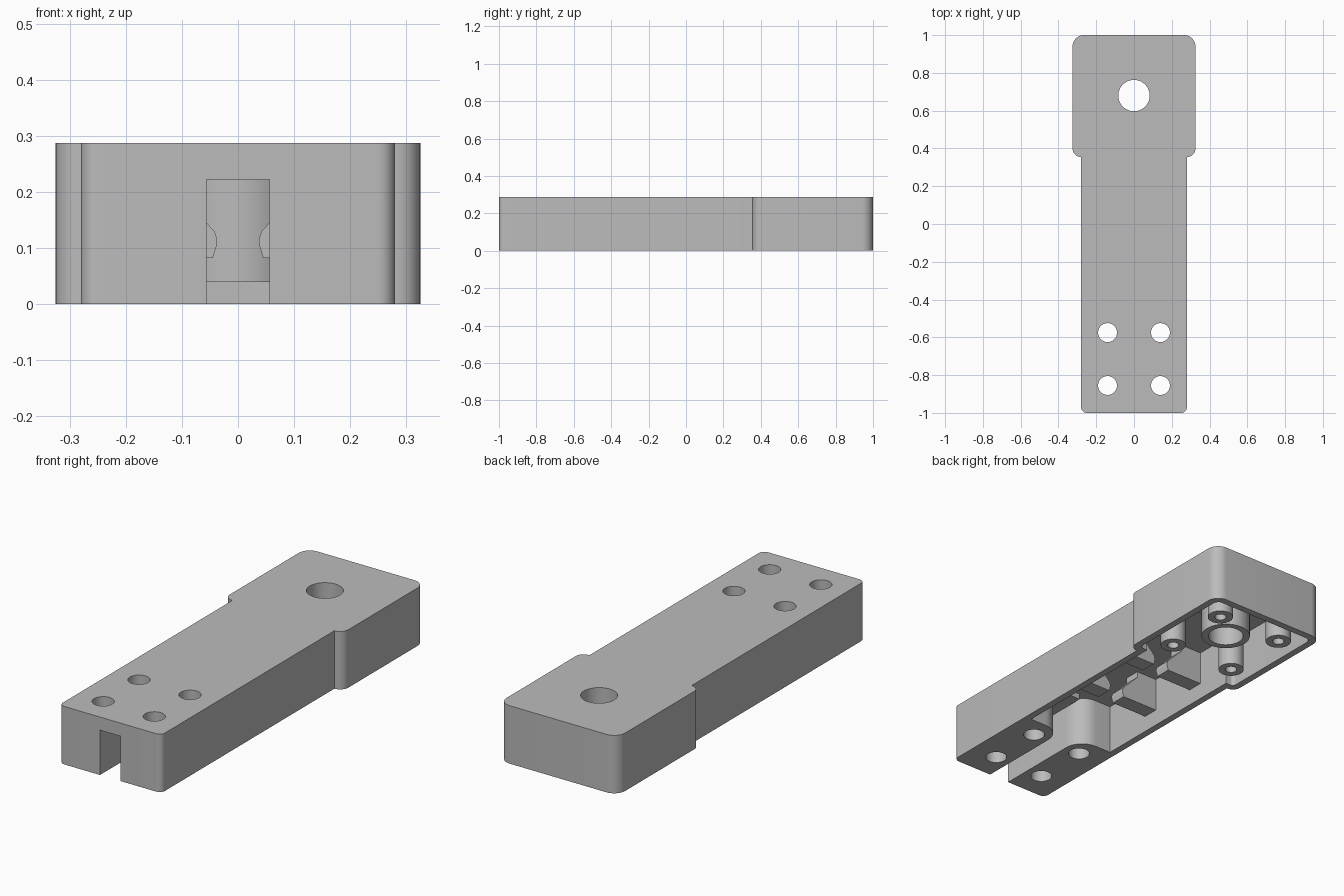
import bpy, bmesh
from math import pi, sin, cos, radians
from mathutils import Vector

old = bpy.data.objects.get("Cube")
if old:
    bpy.data.objects.remove(old)

grey = bpy.data.materials.new("plain grey")
grey.use_nodes = True
grey.diffuse_color = (0.5, 0.5, 0.5, 1)
grey.node_tree.nodes["Principled BSDF"].inputs["Base Color"].default_value = (0.5, 0.5, 0.5, 1)

HEIGHT, CEILING, SLOT = 0.287, 0.25, 0.056
HUB_Y = 0.68


def make_object(name, bm):
    bmesh.ops.recalc_face_normals(bm, faces=bm.faces)
    mesh = bpy.data.meshes.new(name)
    bm.to_mesh(mesh)
    bm.free()
    mesh.materials.append(grey)
    obj = bpy.data.objects.new(name, mesh)
    bpy.context.collection.objects.link(obj)
    return obj


def rounded(corners, steps=10):
    """Turn (x, y, radius) corners into an outline with curved corners."""
    pts = []
    for i, (x, y, r) in enumerate(corners):
        p = Vector((x, y))
        if r == 0:
            pts.append(p)
            continue
        a = (Vector(corners[i - 1][:2]) - p).normalized()
        b = (Vector(corners[(i + 1) % len(corners)][:2]) - p).normalized()
        centre = p + (a + b) * r
        for k in range(steps + 1):
            t = k / steps * pi / 2
            pts.append(centre - b * r * cos(t) - a * r * sin(t))
    return pts


def symmetric(half):
    return half + [(-x, y, r) for x, y, r in reversed(half)]


def prism(name, outline, low, high, upright=False):
    """Extrude an outline along z, or an x-z profile along y."""
    bm = bmesh.new()
    place = (lambda p: (p[0], low, p[1])) if upright else (lambda p: (p[0], p[1], low))
    face = bm.faces.new([bm.verts.new(place(p)) for p in outline])
    moved = bmesh.ops.extrude_face_region(bm, geom=[face])["geom"]
    step = Vector((0, high - low, 0)) if upright else Vector((0, 0, high - low))
    bmesh.ops.translate(bm, vec=step, verts=[v for v in moved if isinstance(v, bmesh.types.BMVert)])
    return make_object(name, bm)


def circle(x, y, r, n=48):
    return [(x + r * cos(2 * pi * k / n), y + r * sin(2 * pi * k / n)) for k in range(n)]


def tube(name, x, y, outer, inner, low, high, n=48):
    bm = bmesh.new()
    loops = []
    for r, z in ((inner, high), (inner, low), (outer, low), (outer, high)):
        loops.append([bm.verts.new((px, py, z)) for px, py in circle(x, y, r, n)])
    for a, b in zip(loops, loops[1:] + loops[:1]):
        for k in range(n):
            j = (k + 1) % n
            bm.faces.new((a[k], a[j], b[j], b[k]))
    return make_object(name, bm)


def cut(target, cutter):
    mod = target.modifiers.new("cut", "BOOLEAN")
    mod.operation, mod.solver, mod.object = "DIFFERENCE", "EXACT", cutter
    bpy.context.view_layer.objects.active = target
    bpy.ops.object.modifier_apply(modifier=mod.name)
    bpy.data.objects.remove(cutter)


# Main shell: narrow handle with a wider rounded head
shell = symmetric([(0.28, -1, 0.03), (0.28, 0.355, 0), (0.325, 0.355, 0.044), (0.325, 1, 0.06)])
body = prism("body", rounded(shell), 0, HEIGHT)

# Hollow underside joined to the front slot
hollow = symmetric([(SLOT, -1.1, 0), (SLOT, -0.47, 0.1), (0.245, -0.47, 0),
                    (0.245, 0.39, 0), (0.29, 0.39, 0.02), (0.29, 0.965, 0.03)])
cut(body, prism("hollow_cutter", rounded(hollow), -0.1, CEILING))

# Bolt holes and large head hole
for x in (-0.14, 0.14):
    for y in (-0.855, -0.575):
        cut(body, prism("bolt_cutter", circle(x, y, 0.05), -0.1, 0.4))
cut(body, prism("hub_cutter", circle(0, HUB_Y, 0.083), -0.1, 0.4))

parts = [body]

# Roof of the front slot
roof = [(-SLOT, -1), (SLOT, -1), (SLOT, -0.47), (-SLOT, -0.47)]
parts.append(prism("slot_roof", roof, 0.222, CEILING))

# Hub sleeve with its shallow collar
parts.append(tube("hub_sleeve", 0, HUB_Y, 0.115, 0.083, 0.04, CEILING))
parts.append(tube("hub_collar", 0, HUB_Y, 0.16, 0.113, 0.226, CEILING))

# Screw posts around the hub
for side in (-1, 1):
    for end in (-1, 1):
        parts.append(tube("screw_post", side * 0.18, HUB_Y + end * 0.175, 0.06, 0.027, 0, CEILING, 32))

# Paired cable clips on the inner walls
clip = [(0.25, 0.082), (0.045, 0.082), (0.037, 0.108), (0.037, 0.115),
        (0.042, 0.13), (0.056, 0.145), (0.13, 0.22), (0.13, CEILING), (0.25, CEILING)]
for side in (-1, 1):
    for y in (-0.21, 0.12):
        parts.append(prism("cable_clip", [(side * x, z) for x, z in clip], y, y + 0.08, True))

# Smooth curved walls, keep hard edges
bpy.ops.object.select_all(action="DESELECT")
for obj in parts:
    obj.select_set(True)
bpy.context.view_layer.objects.active = body
bpy.ops.object.shade_smooth_by_angle(angle=radians(30))
